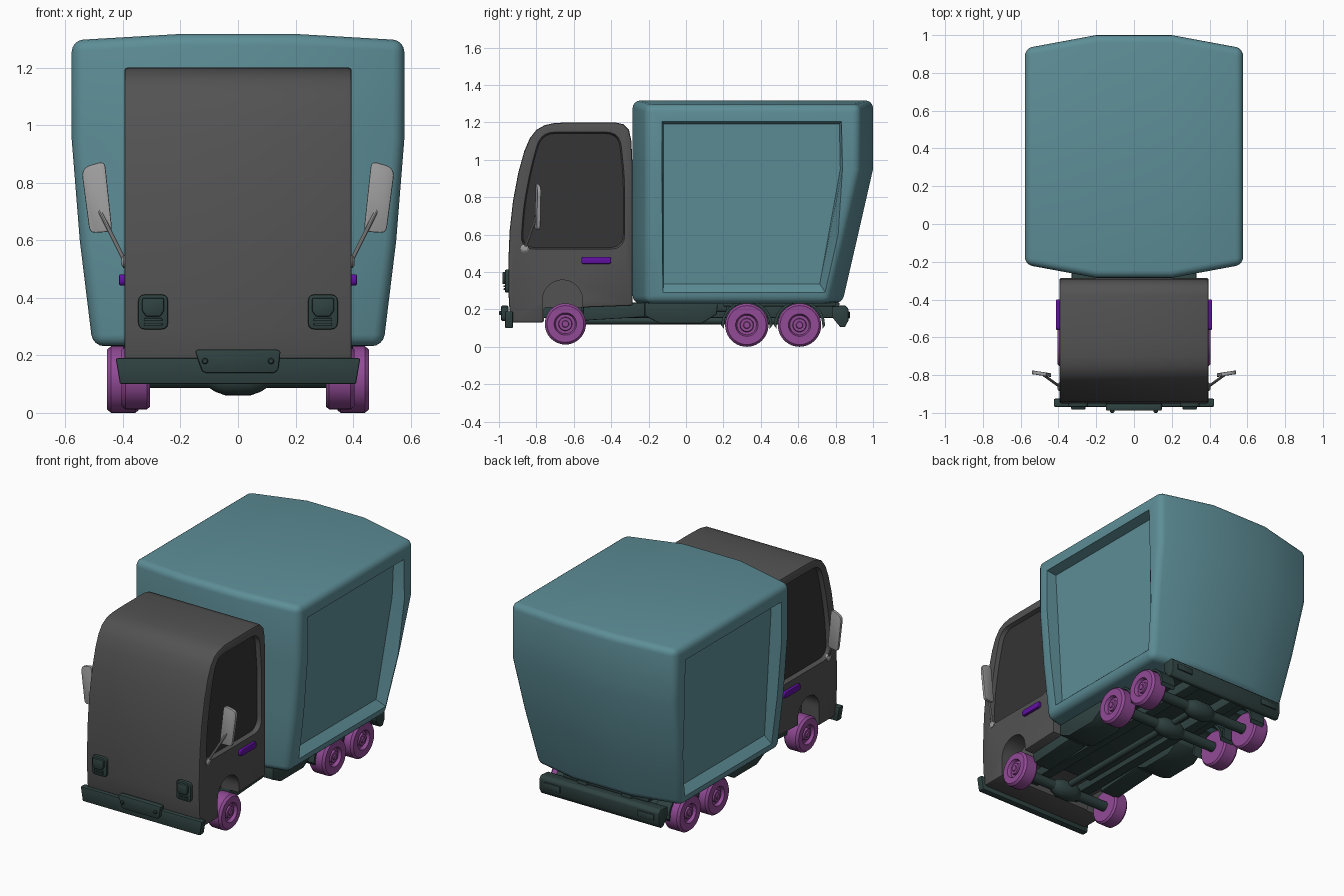
import bpy, bmesh, math
from mathutils import Vector

if "Cube" in bpy.data.objects:
    bpy.data.objects.remove(bpy.data.objects["Cube"])


def material(name, rgb):
    m = bpy.data.materials.new(name)
    m.diffuse_color = (*rgb, 1)
    m.use_nodes = True
    m.node_tree.nodes["Principled BSDF"].inputs["Base Color"].default_value = m.diffuse_color
    return m


TEAL = material("teal", (0.11, 0.27, 0.31))
CAB = material("charcoal", (0.085, 0.085, 0.085))
GLASS = material("dark_glass", (0.035, 0.035, 0.035))
DARK = material("dark_green", (0.028, 0.055, 0.052))
WHEEL = material("purple", (0.29, 0.07, 0.31))
VIOLET = material("violet", (0.12, 0.005, 0.36))
GREY = material("light_grey", (0.35, 0.35, 0.35))


def bake(ob):
    dg = bpy.context.evaluated_depsgraph_get()
    ob.data = bpy.data.meshes.new_from_object(ob.evaluated_get(dg))
    ob.modifiers.clear()


def loft(name, rings, mat, bevel=0, segs=2, strip_caps=False):
    """Skin a list of equal-length rings and close both ends."""
    bm = bmesh.new()
    vs = [[bm.verts.new(p) for p in r] for r in rings]
    n = len(vs[0])
    for a, b in zip(vs, vs[1:]):
        for i in range(n):
            j = (i + 1) % n
            bm.faces.new((a[i], a[j], b[j], b[i]))
    for r in (vs[0], vs[-1]):
        if strip_caps:
            for i in range(n // 2 - 1):
                bm.faces.new((r[i], r[i + 1], r[n - 2 - i], r[n - 1 - i]))
        else:
            bm.faces.new(r)
    bmesh.ops.recalc_face_normals(bm, faces=bm.faces)
    me = bpy.data.meshes.new(name)
    bm.to_mesh(me)
    bm.free()
    ob = bpy.data.objects.new(name, me)
    bpy.context.collection.objects.link(ob)
    me.materials.append(mat)
    if bevel:
        m = ob.modifiers.new("bevel", 'BEVEL')
        m.width, m.segments, m.limit_method = bevel, segs, 'ANGLE'
        m.angle_limit = math.radians(35)
        bake(ob)
    return ob


def prism(name, pts, lo, hi, mat, axis='x', bevel=0, segs=2):
    f = {'x': lambda a, b, t: (t, a, b), 'y': lambda a, b, t: (a, t, b),
         'z': lambda a, b, t: (a, b, t)}[axis]
    return loft(name, [[f(a, b, t) for a, b in pts] for t in (lo, hi)], mat, bevel, segs)


def rect(a0, a1, b0, b1):
    return [(a0, b0), (a1, b0), (a1, b1), (a0, b1)]


def box(name, x, y, z, mat, bevel=0.006):
    return prism(name, rect(*x, *y), *z, mat, 'z', bevel)


def lathe(name, p, direction, profile, mat, n=32):
    """Turn (radius, distance) pairs around an axis from p."""
    q = Vector(direction).to_track_quat('Z', 'Y')
    ang = [math.tau * i / n for i in range(n)]
    return loft(name, [[Vector(p) + q @ Vector((r * math.cos(a), r * math.sin(a), t)) for a in ang]
                       for r, t in profile], mat)


def rounded(pts, r, n=5):
    """Round polygon corners with quadratic curves."""
    out = []
    for i, p in enumerate(pts):
        p = Vector(p)
        a, b = Vector(pts[i - 1]) - p, Vector(pts[(i + 1) % len(pts)]) - p
        a, b = a * min(r / a.length, .45), b * min(r / b.length, .45)
        for k in range(n + 1):
            t = k / n
            out.append(tuple(p + a * (1 - t) ** 2 + b * t ** 2))
    return out


def cut(ob, cutter):
    m = ob.modifiers.new("cut", 'BOOLEAN')
    m.operation, m.solver, m.object = 'DIFFERENCE', 'EXACT', cutter
    bake(ob)
    bpy.data.objects.remove(cutter)


# Cargo box: bowed front, rear and roof, tapering towards the bottom
rings = []
for z, w, yb, crown in ((.232, .505, .835, 0), (.6, .55, .92, 0), (.95, .578, 1, 0), (1.295, .578, 1, .022)):
    yf = -.285
    rings.append([(-w, yf + .07, z), (-.2, yf, z + crown), (.2, yf, z + crown), (w, yf + .07, z),
                  (w, yb - .07, z), (.2, yb, z + crown), (-.2, yb, z + crown), (-w, yb - .07, z)])
cargo = loft("cargo_box", rings, TEAL, .04, 4, True)

# Cab: side profile with rounded roof
profile = [(-.94, .13), (-.95, .3), (-.95, .45), (-.943, .62), (-.925, .78), (-.897, .93), (-.865, 1.045),
           (-.835, 1.115), (-.8, 1.16), (-.755, 1.185), (-.70, 1.197), (-.6, 1.2), (-.38, 1.2), (-.335, 1.19),
           (-.305, 1.16), (-.292, 1.1), (-.285, .95), (-.285, .22), (-.55, .21), (-.76, .21), (-.76, .13)]
cab = prism("cab", profile, -.395, .395, CAB, bevel=.01)

window = rounded([(-.878, .53), (-.862, .75), (-.825, .95), (-.772, 1.14), (-.36, 1.14), (-.335, .9), (-.335, .53)], .075)
mid = Vector((-.6, .84))
for s in (1, -1):
    # Recessed side panel of the cargo box
    floor = [(-.12, 1.19), (.82, 1.19), (.825, .95), (.715, .335), (-.12, .335)]
    outer = [(-.13, 1.21), (.835, 1.21), (.84, .95), (.80, .21), (-.13, .21)]
    cut(cargo, loft("cutter", [[(s * (.465 + .058 * (z - .335)), y, z) for y, z in floor],
                               [(s * .6, y, z) for y, z in outer]], TEAL))
    # Side window recess and wheel well
    wide = [tuple(mid + (Vector(p) - mid) * 1.04) for p in window]
    cut(cab, loft("cutter", [[(s * .365, *p) for p in window], [(s * .41, *p) for p in wide]], CAB))
    well = [(-.66 + .107 * math.cos(math.pi * i / 16), .25 + .107 * math.sin(math.pi * i / 16)) for i in range(17)]
    cut(cab, prism("cutter", well + [(-.767, .1), (-.553, .1)], s * .27, s * .45, CAB))

for s, side in ((1, "right"), (-1, "left")):
    prism("side_window_" + side, window, s * .362, s * .368, GLASS)
    # Door handle
    prism("door_handle_" + side, rounded(rect(-.56, -.40, .443, .481), .015, 3), s * .385, s * .413, VIOLET, bevel=.004)
    # Wing mirror with arm
    glass = rounded([(.463, .875), (.527, .858), (.543, .835), (.515, .625), (.437, .63)], .02, 3)
    glass = [(-x, z) for x, z in [(-a, b) for a, b in glass]]
    rings = [[(s * x, y + .15 * (x - .44), z) for x, z in glass] for y in (-.81, -.79)]
    loft("mirror_" + side, rings, GREY, .005)
    a, b = Vector((s * .392, -.862, .525)), Vector((s * .485, -.795, .71))
    lathe("mirror_arm_" + side, a, b - a, [(.007, 0), (.007, (b - a).length)], GREY, 10)
    lathe("mirror_mount_" + side, (s * .385, -.862, .525), (s, 0, 0), [(.022, 0), (.022, .013), (.012, .02)], GREY, 16)
    # Headlight: housing, lens and lower bars
    x = s * .295
    prism("headlight_" + side, rounded(rect(x - .052, x + .052, .29, .412), .025, 3), -.968, -.94, DARK, 'y', .006)
    lens = [(x - .038, .40), (x + .038, .40), (x + .038, .355), (x + .025, .335), (x - .025, .335), (x - .038, .355)]
    prism("headlight_lens_" + side, lens, -.982, -.96, DARK, 'y', .006)
    for z in (.303, .319):
        box("headlight_bar_" + side, (x - .032, x + .032), (-.976, -.96), (z, z + .01), DARK, .003)
    # Wheels on three axles
    for label, y, z, x0, x1, r in (("front", -.645, .122, .305, .405, .11),
                                   ("middle", .325, .116, .345, .455, .116), ("rear", .607, .116, .345, .455, .116)):
        w = x1 - x0
        lathe(f"{label}_wheel_{side}", (s * x0, y, z), (s, 0, 0),
              [(.06, 0), (r - .01, 0), (r, .012), (r, w - .014), (r - .012, w), (.06, w), (.052, w - .02),
               (.037, w - .02), (.034, w - .006), (.019, w - .006), (.016, w)], WHEEL, 40)
    # Rear mudguards
    for y in (.325, .607):
        arc = [math.pi * i / 12 for i in range(13)]
        pts = [(y + .137 * math.cos(t), .115 + .133 * math.sin(t)) for t in arc]
        pts += [(y - .122, .095)] + [(y - .122 * math.cos(t), .115 + .12 * math.sin(t)) for t in arc] + [(y + .122, .095)]
        prism("mudguard_" + side, pts, s * .30, s * .40, DARK)
    # Side tank, bracket and frame rail
    tank = [(-.22, .235), (.17, .235), (.165, .175), (.085, .125), (-.14, .125), (-.22, .165)]
    prism("side_tank_" + side, tank, s * .2, s * .4, DARK, bevel=.006)
    prism("frame_bracket_" + side, [(-.55, .14), (-.22, .16), (-.22, .235), (-.55, .235)], s * .2, s * .33, DARK, bevel=.004)
    box("frame_rail_" + side, sorted((s * .12, s * .19)), (-.77, .82), (.155, .238), DARK)
    # Rear lamp on the back bumper
    box("rear_lamp_" + side, sorted((s * .27, s * .385)), (.85, .876), (.15, .19), DARK, .005)

box("chassis_plate", (-.22, .22), (-.56, .22), (.19, .237), DARK)
box("rear_chassis_plate", (-.3, .3), (.2, .8), (.215, .24), DARK)

# Axles with a differential bulge
for label, y in (("front", -.645), ("middle", .325), ("rear", .607)):
    lathe(label + "_axle", (-.37, y, .119), (1, 0, 0),
          [(.032, 0), (.032, .27), (.045, .29), (.058, .325), (.058, .415), (.045, .45), (.032, .47), (.032, .74)], DARK, 24)

# Drive shaft joining the axles
lathe("drive_shaft", (0, -.6, .14), (0, 1, 0), [(.02, 0), (.02, 1.2)], DARK, 16)

# Front bumper with plate and bolts
bumper = [(-.425, .19), (-.41, .1), (.41, .1), (.425, .19)]
prism("front_bumper", bumper, -.968, -.925, DARK, 'y', .006)
plate = [(-.15, .215), (-.125, .145), (-.11, .138), (.125, .138), (.14, .15), (.148, .215), (.135, .22), (-.14, .22)]
prism("front_plate", plate, -.988, -.95, DARK, 'y', .006)
for x in (-.115, .115):
    lathe("plate_bolt", (x, -.98, .18), (0, -1, 0), [(.011, 0), (.011, .016), (.007, .02)], DARK, 16)

# Rear bumper
prism("rear_bumper", [(.78, .215), (.78, .16), (.825, .105), (.85, .105), (.868, .14), (.868, .205), (.85, .222)],
      -.42, .42, DARK, bevel=.006)

bpy.ops.object.select_all(action='SELECT')
bpy.context.view_layer.objects.active = cab
bpy.ops.object.shade_smooth_by_angle(angle=math.radians(32))
bpy.ops.object.select_all(action='DESELECT')
